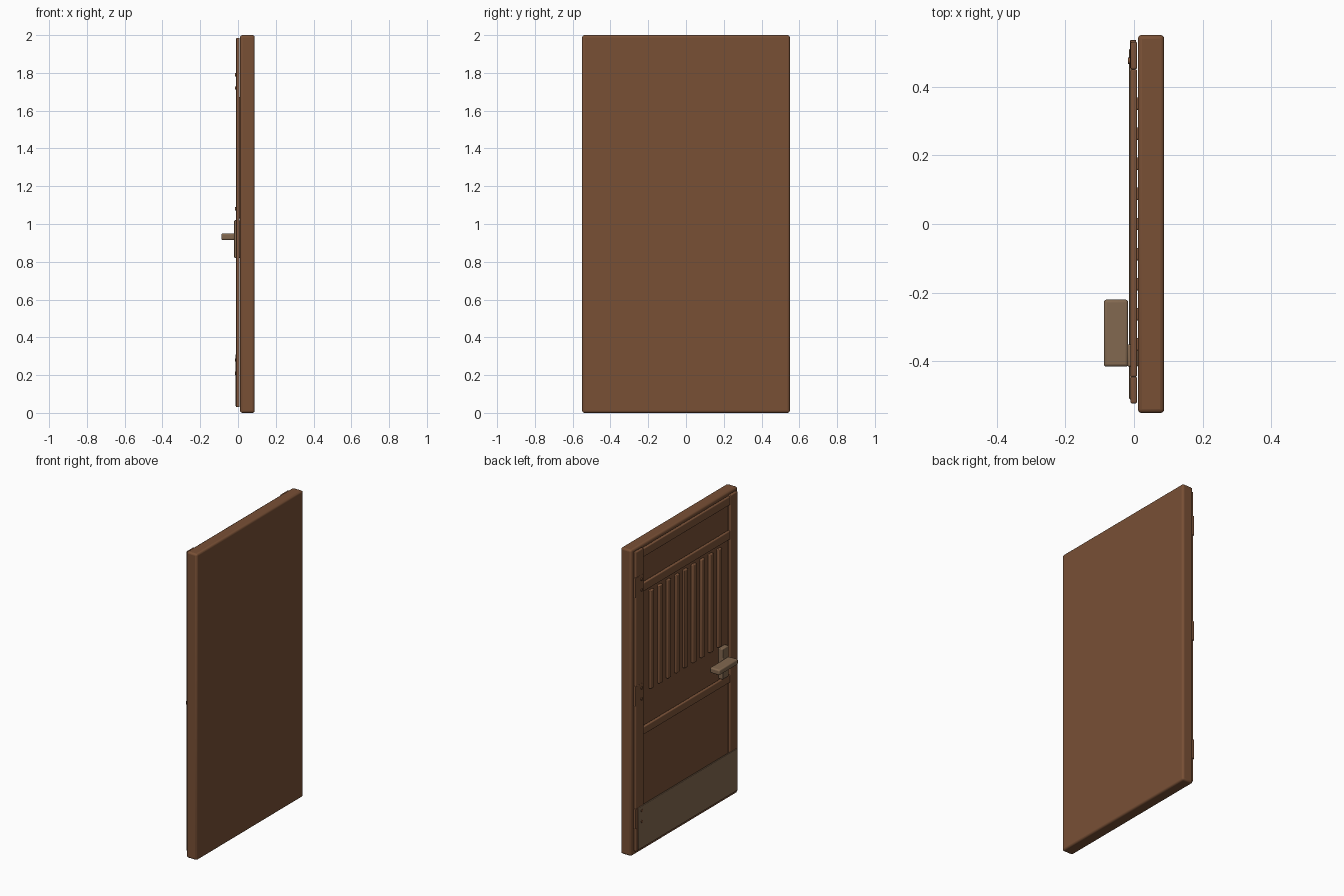
import bpy, bmesh, math
from mathutils import Vector

cube = bpy.data.objects.get("Cube")
if cube:
    bpy.data.objects.remove(cube, do_unlink=True)


def material(name, rgb):
    m = bpy.data.materials.new(name)
    m.use_nodes = True
    m.diffuse_color = (*rgb, 1)
    m.node_tree.nodes["Principled BSDF"].inputs["Base Color"].default_value = (*rgb, 1)
    return m


WOOD = material("brown wood", (0.19, 0.08, 0.036))
TRIM = material("light brown wood", (0.205, 0.088, 0.041))
METAL = material("aged bronze", (0.225, 0.14, 0.08))


def finish(name, bm, mat, bevel):
    mesh = bpy.data.meshes.new(name)
    bm.to_mesh(mesh)
    bm.free()
    mesh.materials.append(mat)
    ob = bpy.data.objects.new(name, mesh)
    bpy.context.collection.objects.link(ob)
    if bevel:
        mod = ob.modifiers.new("soft edges", 'BEVEL')
        mod.width, mod.segments = bevel, 3
    bpy.ops.object.select_all(action='DESELECT')
    ob.select_set(True)
    bpy.context.view_layer.objects.active = ob
    bpy.ops.object.shade_smooth_by_angle(angle=math.radians(35))
    return ob


def box(name, x, y, z, mat, bevel=0.005):
    """Rounded box given as (low, high) ranges on each axis."""
    bm = bmesh.new()
    bmesh.ops.create_cube(bm, size=1)
    for v in bm.verts:
        v.co = Vector([a + (b - a) * (c + 0.5) for c, (a, b) in zip(v.co, (x, y, z))])
    return finish(name, bm, mat, bevel)


# Door leaf
box("door_slab", (0.011, 0.088), (-0.55, 0.55), (0, 2), WOOD, 0.012)

# Raised frame
FRAME = (-0.01, 0.009)
box("hinge_stile", FRAME, (0.45, 0.53), (0.03, 1.985), TRIM)
box("latch_stile", FRAME, (-0.522, -0.445), (0.03, 1.985), TRIM)
for name, low, high in (("top_rail", 1.925, 1.98), ("upper_rail", 1.70, 1.755),
                        ("lower_rail", 0.765, 0.815), ("bottom_rail", 0.035, 0.085)):
    box(name, FRAME, (-0.445, 0.45), (low, high), TRIM)

# Vertical slats in the middle panel
for i in range(9):
    y = 0.35 - i * 0.0875
    box(f"slat_{i + 1}", (-0.005, 0.02), (y - 0.018, y + 0.018), (1.03, 1.672), TRIM)

# Kick plate
box("kick_plate", (-0.014, -0.004), (-0.51, 0.51), (0.035, 0.31), METAL, 0.003)

# Hinges with paired screws
for i, z in enumerate((0.245, 1.045, 1.755)):
    box(f"hinge_{i + 1}", (-0.011, 0.006), (0.452, 0.535), (z - 0.065, z + 0.065), TRIM, 0.002)
    for side, dz in (("lower", -0.035), ("upper", 0.035)):
        bm = bmesh.new()
        bmesh.ops.create_cone(bm, cap_ends=True, segments=12, radius1=0.009,
                              radius2=0.009, depth=0.01)
        for v in bm.verts:
            v.co = Vector((v.co.z - 0.012, v.co.x + 0.475, v.co.y + z + dz))
        bmesh.ops.recalc_face_normals(bm, faces=bm.faces)
        finish(f"{side}_screw_{i + 1}", bm, TRIM, 0)

# Lever handle
box("handle_plate", (-0.02, 0.012), (-0.415, -0.35), (0.82, 1.02), METAL)
box("handle_lever", (-0.088, -0.017), (-0.415, -0.22), (0.915, 0.95), METAL, 0.008)
